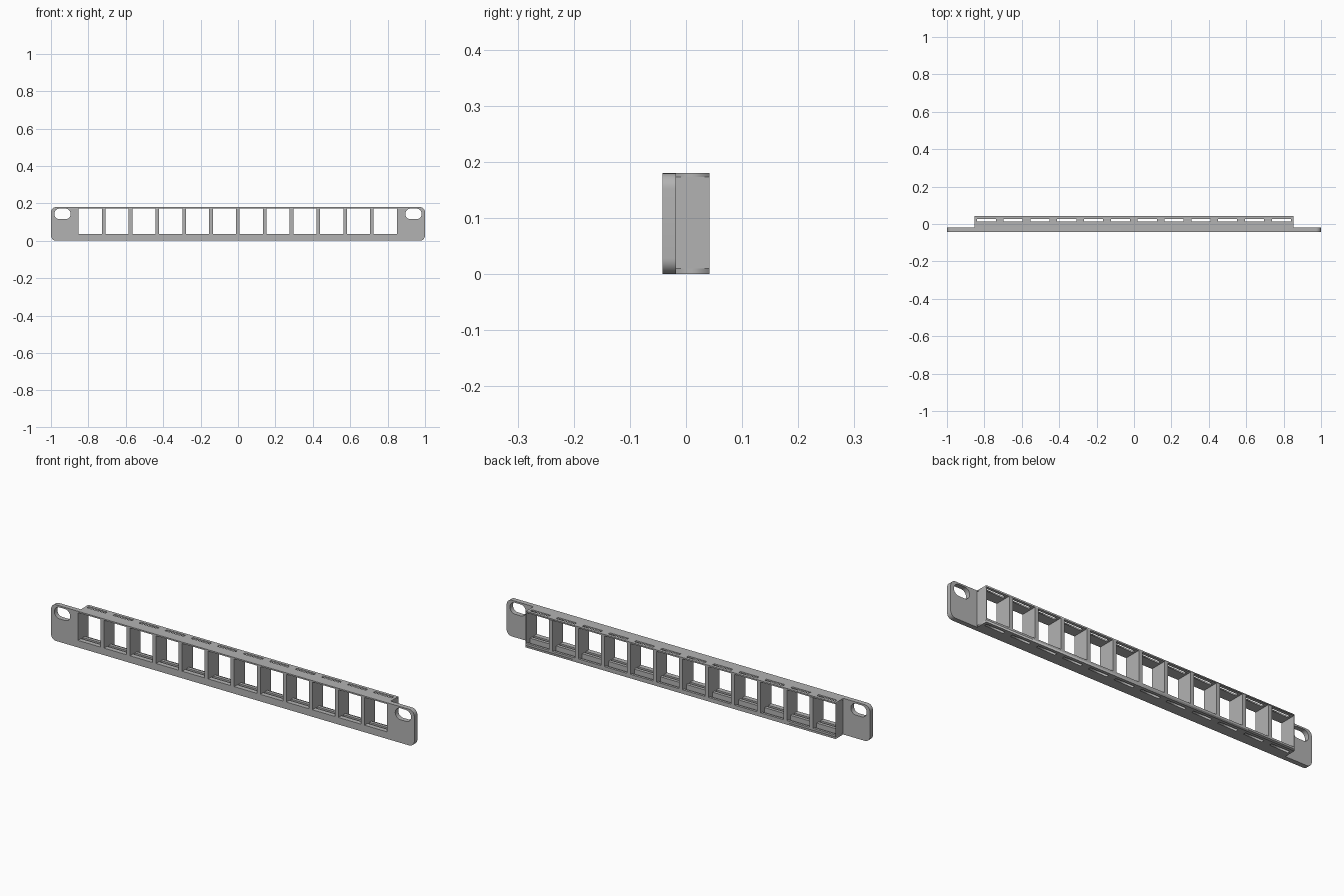
import bpy, bmesh
from math import pi, cos, sin
from mathutils import Matrix

cube = bpy.data.objects.get("Cube")
if cube:
    bpy.data.objects.remove(cube, do_unlink=True)

grey = bpy.data.materials.new("light_grey")
grey.use_nodes = True
grey.diffuse_color = (0.45, 0.45, 0.45, 1)
grey.node_tree.nodes["Principled BSDF"].inputs["Base Color"].default_value = grey.diffuse_color

# Main sizes
HEIGHT, FRONT, BACK, PANEL_BACK = 0.18, -0.042, 0.042, -0.018
BOX_HALF = 0.853
PORTS, PITCH, PORT_WIDTH = 12, 0.1434, 0.124
SILL, PORT_TOP, FLOOR = 0.035, 0.173, 0.01
centres = [(i - (PORTS - 1) / 2) * PITCH - 0.001 for i in range(PORTS)]


def outline(x0, x1, y0, y1, radius=0, steps=8):
    """Rectangle outline, with rounded corners when a radius is given."""
    if radius == 0:
        return [(x0, y0), (x1, y0), (x1, y1), (x0, y1)]
    corners = [(x1, y1), (x0, y1), (x0, y0), (x1, y0)]
    points = []
    for k, (cx, cy) in enumerate(corners):
        ox = cx - radius if cx == x1 else cx + radius
        oy = cy - radius if cy == y1 else cy + radius
        for s in range(steps + 1):
            a = (k + s / steps) * pi / 2
            points.append((ox + radius * cos(a), oy + radius * sin(a)))
    return points


def plate(name, outlines, low, high, upright=False):
    """Flat sheet from an outer outline and holes, lying down or facing front."""
    curve = bpy.data.curves.new(name, "CURVE")
    curve.dimensions, curve.fill_mode = "2D", "BOTH"
    curve.extrude = (high - low) / 2
    for points in outlines:
        spline = curve.splines.new("POLY")
        spline.points.add(len(points) - 1)
        for p, (x, y) in zip(spline.points, points):
            p.co = (x, y, 0, 1)
        spline.use_cyclic_u = True
    temp = bpy.data.objects.new(name + "_outline", curve)
    bpy.context.collection.objects.link(temp)
    graph = bpy.context.evaluated_depsgraph_get()
    mesh = bpy.data.meshes.new_from_object(temp.evaluated_get(graph))
    bpy.data.objects.remove(temp, do_unlink=True)
    middle = (low + high) / 2
    if upright:
        mesh.transform(Matrix.Translation((0, middle, 0)) @ Matrix.Rotation(pi / 2, 4, "X"))
    else:
        mesh.transform(Matrix.Translation((0, 0, middle)))
    bm = bmesh.new()
    bm.from_mesh(mesh)
    bmesh.ops.remove_doubles(bm, verts=bm.verts, dist=1e-5)
    bmesh.ops.recalc_face_normals(bm, faces=bm.faces)
    return finish(name, bm, mesh)


def boxes(name, bounds):
    """One object made of axis-aligned boxes."""
    bm = bmesh.new()
    for x0, x1, y0, y1, z0, z1 in bounds:
        place = Matrix.Translation(((x0 + x1) / 2, (y0 + y1) / 2, (z0 + z1) / 2))
        size = Matrix.Diagonal((x1 - x0, y1 - y0, z1 - z0, 1))
        bmesh.ops.create_cube(bm, size=1, matrix=place @ size)
    return finish(name, bm, bpy.data.meshes.new(name))


def finish(name, bm, mesh):
    bm.to_mesh(mesh)
    bm.free()
    mesh.materials.clear()
    mesh.materials.append(grey)
    obj = bpy.data.objects.new(name, mesh)
    bpy.context.collection.objects.link(obj)
    return obj


# Front panel with port openings and a rounded mounting slot in each ear
half = PORT_WIDTH / 2
holes = [outline(c - half, c + half, SILL, PORT_TOP) for c in centres]
holes += [outline(0.895, 0.982, 0.115, 0.172, 0.028),
          outline(-0.982, -0.895, 0.115, 0.172, 0.028)]
panel = plate("front_panel", [outline(-1, 1, 0, HEIGHT, 0.028)] + holes,
              FRONT, PANEL_BACK, upright=True)
bpy.ops.object.select_all(action="DESELECT")
panel.select_set(True)
bpy.context.view_layer.objects.active = panel
bpy.ops.object.shade_smooth_by_angle(angle=pi / 6)

# Roof and floor of the rear housing, each with a row of latch slots
slots = [outline(c - 0.051, c + 0.051, 0.013, 0.027) for c in centres]
sheet = [outline(-BOX_HALF, BOX_HALF, PANEL_BACK, BACK)] + slots
plate("housing_roof", sheet, PORT_TOP, HEIGHT)
plate("housing_floor", sheet, 0, FLOOR)

# Dividers between ports, and the two end walls
edges = [-BOX_HALF] + [c + s * half for c in centres for s in (-1, 1)] + [BOX_HALF]
boxes("port_dividers", [(a, b, PANEL_BACK, BACK, FLOOR, PORT_TOP)
                        for a, b in zip(edges[::2], edges[1::2])])

# Raised ridge and low rear lip on the floor of each port
boxes("port_ridges", [(c - half, c + half, -0.004, 0.012, FLOOR, SILL) for c in centres])
boxes("rear_lips", [(c - half, c + half, 0.03, BACK, FLOOR, 0.02) for c in centres])
